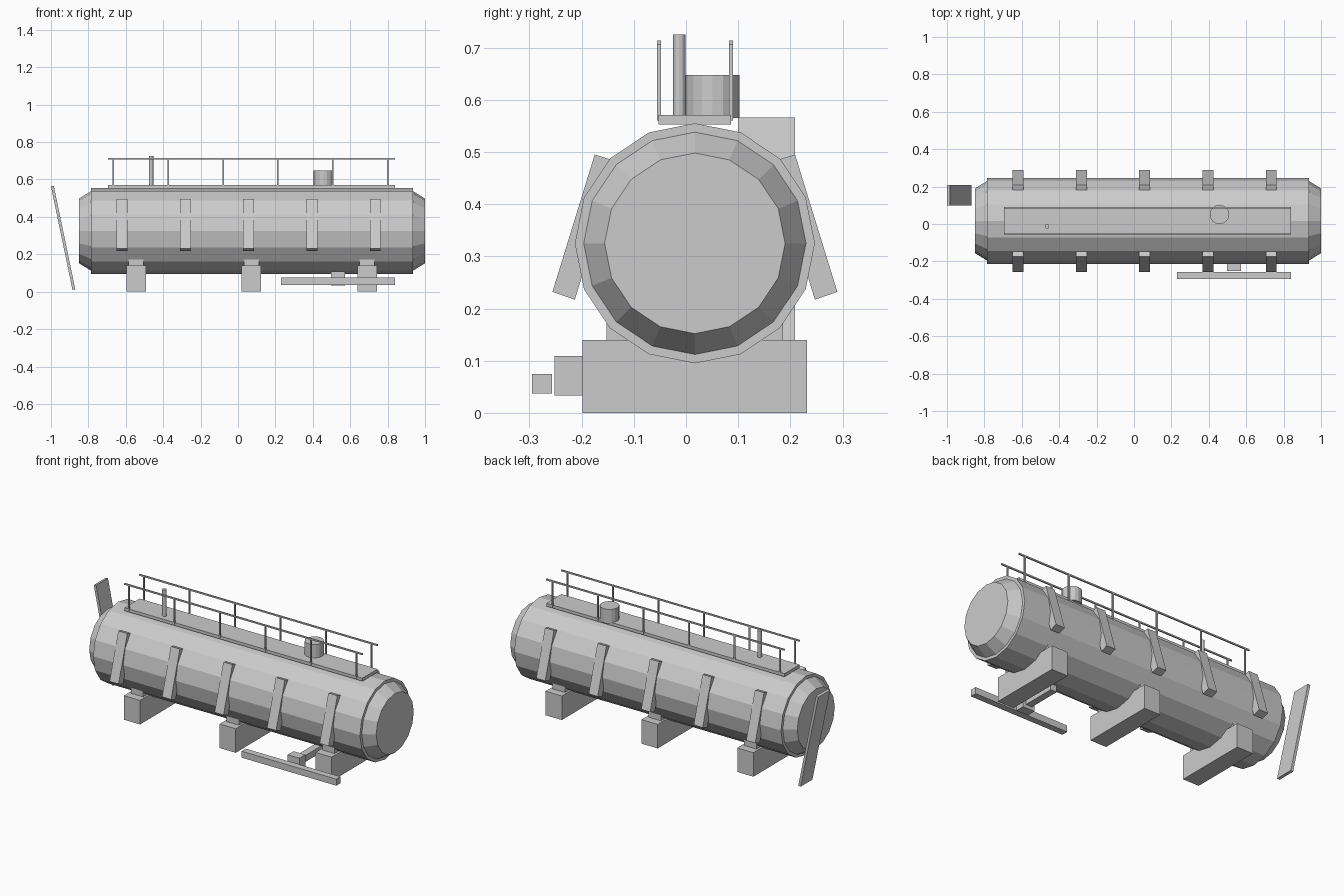
import bpy
import bmesh
from math import cos, sin, pi
from mathutils import Vector

cube = bpy.data.objects.get("Cube")
if cube:
    bpy.data.objects.remove(cube, do_unlink=True)

grey = bpy.data.materials.new("light_grey")
grey.use_nodes = True
COLOUR = (0.6, 0.6, 0.6, 1)
grey.diffuse_color = COLOUR
grey.node_tree.nodes["Principled BSDF"].inputs["Base Color"].default_value = COLOUR


def finish(name, bm):
    bmesh.ops.recalc_face_normals(bm, faces=bm.faces)
    mesh = bpy.data.meshes.new(name)
    bm.to_mesh(mesh)
    bm.free()
    mesh.materials.append(grey)
    obj = bpy.data.objects.new(name, mesh)
    bpy.context.collection.objects.link(obj)
    return obj


def extrude(name, outline, offset):
    """Solid made by sweeping a flat outline along an offset."""
    bm = bmesh.new()
    face = bm.faces.new([bm.verts.new(p) for p in outline])
    moved = bmesh.ops.extrude_face_region(bm, geom=[face])["geom"]
    bmesh.ops.translate(bm, vec=Vector(offset),
                        verts=[v for v in moved if isinstance(v, bmesh.types.BMVert)])
    return finish(name, bm)


def box(name, x, y, z):
    corners = [(x[0], y[0]), (x[1], y[0]), (x[1], y[1]), (x[0], y[1])]
    return extrude(name, [(a, b, z[0]) for a, b in corners], (0, 0, z[1] - z[0]))


def post(name, x, y, z, radius, sides):
    ring = [(x + radius * cos(2 * pi * i / sides), y + radius * sin(2 * pi * i / sides), z[0])
            for i in range(sides)]
    return extrude(name, ring, (0, 0, z[1] - z[0]))


def lathe_x(name, profile, y, z, sides):
    """Closed body turned about an axis along x, from (x, radius) pairs."""
    bm = bmesh.new()
    rings = [[bm.verts.new((x, y + r * sin(2 * pi * i / sides), z + r * cos(2 * pi * i / sides)))
              for i in range(sides)] for x, r in profile]
    for a, b in zip(rings, rings[1:]):
        for i in range(sides):
            j = (i + 1) % sides
            bm.faces.new((a[i], a[j], b[j], b[i]))
    bm.faces.new(rings[0])
    bm.faces.new(rings[-1])
    return finish(name, bm)


MID_Y = 0.017

# Tank with stepped, tapered ends
lathe_x("tank", [(-0.85, 0.173), (-0.785, 0.213), (-0.785, 0.23),
                 (0.935, 0.23), (0.935, 0.213), (1.0, 0.173)], MID_Y, 0.325, 16)

# Support blocks with narrower saddles
for i, x in enumerate((-0.545, 0.072, 0.69)):
    box(f"support_{i}", (x - 0.052, x + 0.052), (-0.198, 0.232), (0, 0.14))
    box(f"saddle_{i}", (x - 0.04, x + 0.04), (-0.152, 0.186), (0.14, 0.2))

# Slanted side brackets, mirrored across the tank
BRACKET = [(0.192, 0.495), (0.273, 0.232), (0.23, 0.217), (0.149, 0.482)]
for i in range(5):
    x = -0.62 + 0.3385 * i
    for side, sign in (("front", -1), ("back", 1)):
        extrude(f"{side}_bracket_{i}",
                [(x - 0.029, MID_Y + sign * y, z) for y, z in BRACKET], (0.058, 0, 0))

# Walkway, handrails and their posts
box("walkway", (-0.695, 0.84), (-0.053, 0.086), (0.553, 0.571))
for side, y in (("front", -0.052), ("back", 0.086)):
    box(f"{side}_handrail", (-0.695, 0.84), (y - 0.004, y + 0.004), (0.706, 0.714))
    for i in range(6):
        x = -0.667 + 0.2935 * i
        box(f"{side}_rail_post_{i}", (x - 0.004, x + 0.004), (y - 0.004, y + 0.004), (0.56, 0.71))

# Hatch and vent pipe on the walkway
post("hatch", 0.457, 0.051, (0.565, 0.648), 0.052, 16)
post("vent_pipe", -0.465, -0.013, (0.565, 0.725), 0.012, 12)

# Side guard bar with its mounting block and arm
box("guard_bar", (0.23, 0.84), (-0.295, -0.257), (0.037, 0.075))
box("guard_block", (0.497, 0.573), (-0.252, -0.198), (0.033, 0.109))
box("guard_arm", (0.515, 0.555), (-0.2, 0.0), (0.052, 0.09))

# Leaning ladder plate at the right end
extrude("ladder_plate", [(-1.0, 0.1, 0.563), (-0.985, 0.1, 0.566),
                         (-0.87, 0.1, 0.013), (-0.885, 0.1, 0.01)], (0, 0.109, 0))
